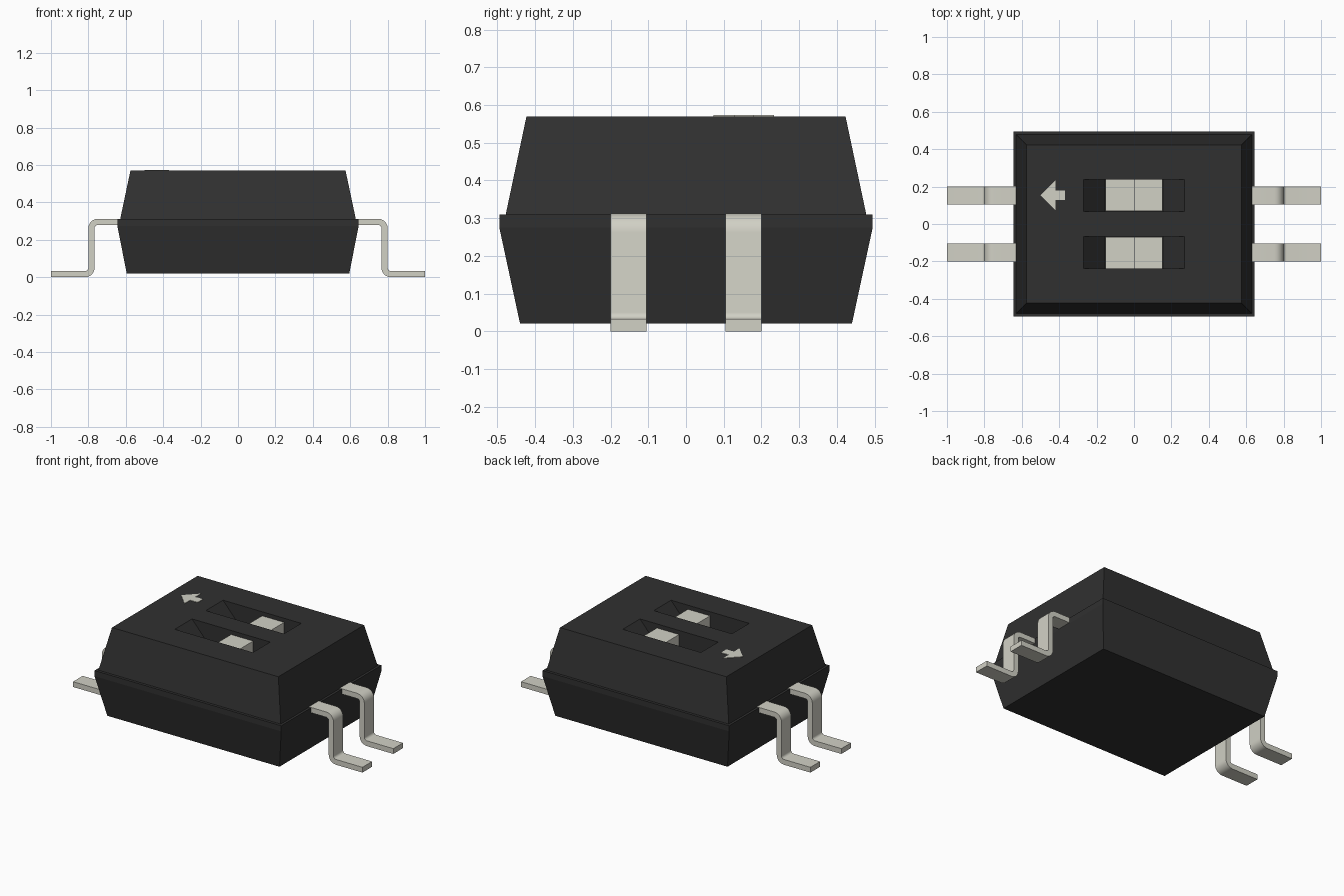
import bpy, bmesh, math
from mathutils import Vector

cube = bpy.data.objects.get("Cube")
if cube:
    bpy.data.objects.remove(cube, do_unlink=True)


def material(name, rgb):
    mat = bpy.data.materials.new(name)
    mat.use_nodes = True
    mat.diffuse_color = (*rgb, 1)
    mat.node_tree.nodes["Principled BSDF"].inputs["Base Color"].default_value = (*rgb, 1)
    return mat


black = material("black plastic", (0.03, 0.03, 0.03))
pale = material("pale grey", (0.64, 0.635, 0.56))


def finish(name, bm, mat):
    bmesh.ops.recalc_face_normals(bm, faces=bm.faces)
    mesh = bpy.data.meshes.new(name)
    bm.to_mesh(mesh)
    bm.free()
    mesh.materials.append(mat)
    obj = bpy.data.objects.new(name, mesh)
    bpy.context.collection.objects.link(obj)
    return obj


def extrude(name, points, offset, mat):
    """Extrude a flat outline along the offset vector."""
    bm = bmesh.new()
    face = bm.faces.new([bm.verts.new(p) for p in points])
    result = bmesh.ops.extrude_face_region(bm, geom=[face], use_keep_orig=True)
    verts = [v for v in result["geom"] if isinstance(v, bmesh.types.BMVert)]
    bmesh.ops.translate(bm, verts=verts, vec=offset)
    return finish(name, bm, mat)


def side_prism(name, outline, y, half_width, mat):
    points = [(x, y - half_width, z) for x, z in outline]
    return extrude(name, points, (0, 2 * half_width, 0), mat)


def select_only(obj):
    bpy.ops.object.select_all(action="DESELECT")
    obj.select_set(True)
    bpy.context.view_layer.objects.active = obj


# Body: stacked rectangles with a rim at the parting line
levels = [(0.595, 0.44, 0.02), (0.645, 0.495, 0.275), (0.645, 0.495, 0.31),
          (0.63, 0.478, 0.31), (0.575, 0.423, 0.57)]
bm = bmesh.new()
rings = [[bm.verts.new((sx * hx, sy * hy, z))
          for sx, sy in ((-1, -1), (1, -1), (1, 1), (-1, 1))] for hx, hy, z in levels]
for low, high in zip(rings, rings[1:]):
    for i in range(4):
        j = (i + 1) % 4
        bm.faces.new((low[i], low[j], high[j], high[i]))
bm.faces.new(rings[0])
bm.faces.new(rings[-1])
body = finish("body", bm, black)

# Slots with sloping ends, and a stepped slider in each
TOP, FLOOR, SLOT_Y = 0.57, 0.44, 0.153
slot = [(-0.27, TOP), (-0.155, FLOOR), (0.155, FLOOR), (0.27, TOP),
        (0.27, TOP + 0.1), (-0.27, TOP + 0.1)]
slider = [(-0.153, FLOOR - 0.02), (0.153, FLOOR - 0.02), (0.153, 0.545),
          (0, 0.545), (0, FLOOR + 0.01), (-0.153, FLOOR + 0.01)]
for side, label in ((-1, "front"), (1, "back")):
    cutter = side_prism("slot_cutter", slot, side * SLOT_Y, 0.085, black)
    cutter.hide_render = True
    cut = body.modifiers.new("slot", "BOOLEAN")
    cut.operation = "DIFFERENCE"
    cut.solver = "EXACT"
    cut.object = cutter
    select_only(body)
    bpy.ops.object.modifier_apply(modifier=cut.name)
    bpy.data.objects.remove(cutter, do_unlink=True)
    side_prism(label + "_slider", slider, side * SLOT_Y, 0.084, pale)

# Arrow mark on the top
half = [(-0.5, 0), (-0.42, 0.08), (-0.42, 0.026), (-0.368, 0.026)]
outline = half + [(x, -y) for x, y in reversed(half[1:])]
extrude("arrow_mark", [(x, SLOT_Y + y, TOP - 0.002) for x, y in outline],
        (0, 0, 0.005), pale)


# Bent pins: a strip following two rounded corners
def arc(cx, cz, radius, start, end, steps=6):
    angles = [math.radians(start + (end - start) * i / steps) for i in range(steps + 1)]
    return [(cx + radius * math.cos(a), cz + radius * math.sin(a)) for a in angles]


OUTER, INNER = 0.05, 0.015
upper = (0.75, 0.262)
lower = (0.817, 0.05)
pin = ([(0.628, 0.312)] + arc(*upper, OUTER, 90, 0)
       + arc(*lower, INNER + 0.002, 180, 270) + [(1, 0.033), (1, 0)]
       + arc(*lower, OUTER, 270, 180)
       + arc(*upper, INNER + 0.002, 0, 90) + [(0.628, 0.279)])
for sx, end in ((-1, "right"), (1, "left")):
    for sy, label in ((-1, "front"), (1, "back")):
        obj = side_prism(f"{end}_{label}_pin", [(sx * x, z) for x, z in pin],
                         sy * 0.1525, 0.0475, pale)
        select_only(obj)
        bpy.ops.object.shade_smooth_by_angle(angle=math.radians(30))
